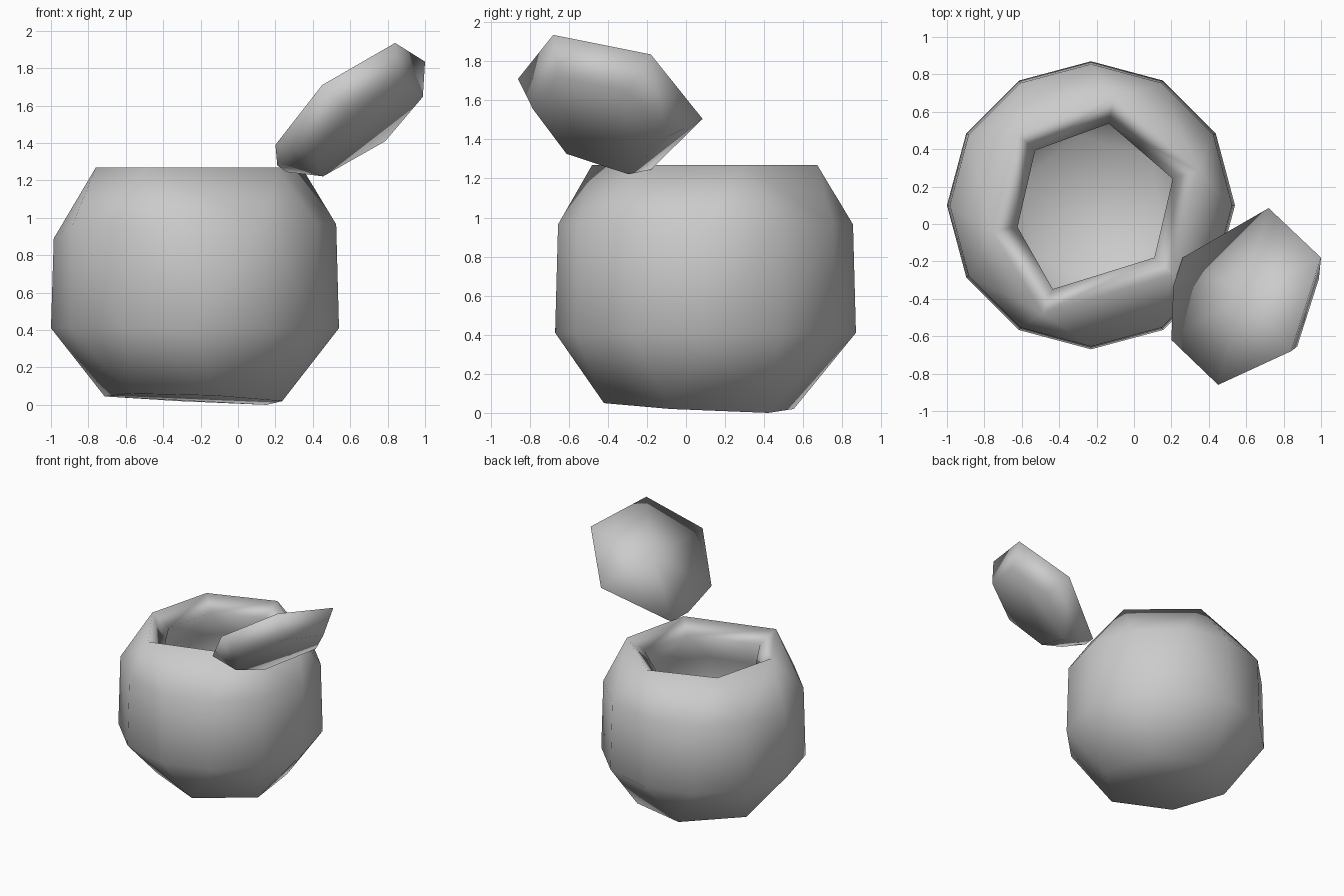
import bpy
import bmesh
from math import cos, sin, radians
from mathutils import Vector

cube = bpy.data.objects.get("Cube")
if cube:
    bpy.data.objects.remove(cube, do_unlink=True)

CLAY = (0.6, 0.6, 0.6, 1.0)
clay = bpy.data.materials.new("grey clay")
clay.use_nodes = True
clay.diffuse_color = CLAY
clay.node_tree.nodes["Principled BSDF"].inputs["Base Color"].default_value = CLAY


def hull_object(name, points, open_above=None):
    """Faceted convex shell through the points, optionally open at the top."""
    bm = bmesh.new()
    for p in points:
        bm.verts.new(p)
    result = bmesh.ops.convex_hull(bm, input=bm.verts[:])
    loose = [v for v in result["geom_interior"] if isinstance(v, bmesh.types.BMVert)]
    bmesh.ops.delete(bm, geom=loose, context='VERTS')
    bmesh.ops.recalc_face_normals(bm, faces=bm.faces[:])
    if open_above is not None:
        mouth = [f for f in bm.faces if all(v.co.z > open_above for v in f.verts)]
        bmesh.ops.delete(bm, geom=mouth, context='FACES')
    for f in bm.faces:
        f.smooth = True
    mesh = bpy.data.meshes.new(name)
    bm.to_mesh(mesh)
    bm.free()
    mesh.materials.append(clay)
    obj = bpy.data.objects.new(name, mesh)
    bpy.context.collection.objects.link(obj)
    return obj


def polar(angle, radius, z):
    """Point around the pot's upright axis."""
    a = radians(angle)
    return Vector((-0.23 + radius * cos(a), 0.10 + radius * sin(a), z))


# Pot: uneven six-sided foot, two twelve-sided belly rings, six-sided mouth
foot = [(-79, 0.53, 0.05), (-21, 0.50, 0.02), (40, 0.50, 0.0),
        (101, 0.46, 0.02), (165, 0.50, 0.045), (223, 0.48, 0.06)]
mouth = [(78, 0.584), (18, 0.60), (-40, 0.575), (-114, 0.635), (194.5, 0.547), (136, 0.55)]
points = [polar(*f) for f in foot]
for k in range(12):
    points.append(polar(30 * k, 0.77, 0.41))
    points.append(polar(30 * k, 0.755, 0.89 if k == 6 else 0.965))
points += [polar(a, r, 1.27) for a, r in mouth]
pot = hull_object("pot", points, open_above=1.26)

# Hollow wall
wall = pot.modifiers.new("wall", 'SOLIDIFY')
wall.thickness = 0.17
wall.offset = -1

# Lid: tilted six-sided cap, narrower underneath, resting on the mouth's edge
centre = Vector((0.60, -0.39, 1.61))
up = Vector((-0.59, 0.33, 0.74)).normalized()
rim = [Vector(p) for p in ((0.72, 0.085, 1.505), (1.0, -0.18, 1.835), (0.84, -0.68, 1.935),
                           (0.45, -0.86, 1.71), (0.20, -0.62, 1.39), (0.26, -0.18, 1.245))]
underside = [centre + 0.72 * (p - centre) - 0.17 * up for p in rim]
chip = Vector((0.21, -0.33, 1.28))
lid = hull_object("lid", rim + underside + [chip, centre + 0.04 * up])
